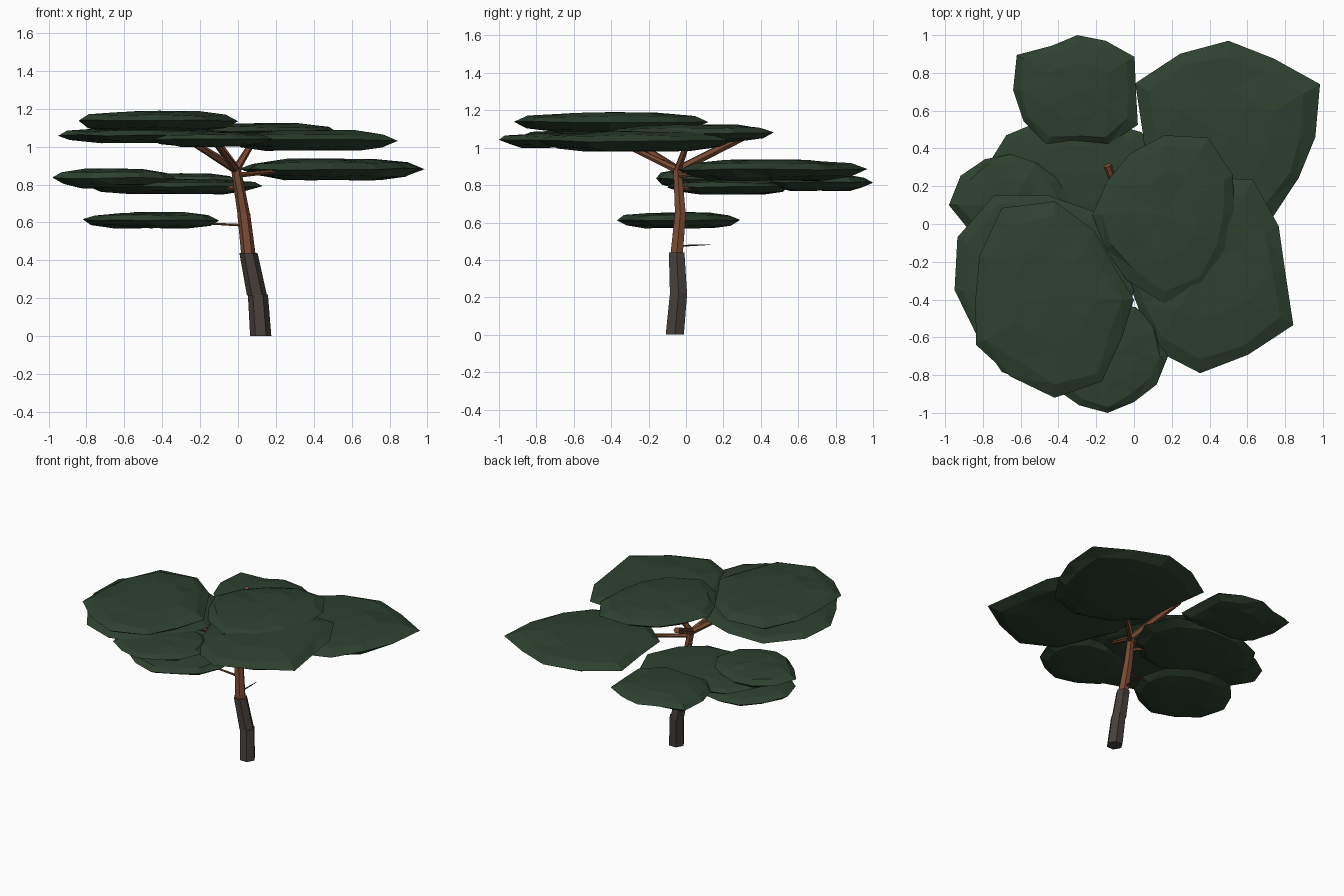
import bpy
import bmesh
import math
import random
from mathutils import Vector

random.seed(4)

default_cube = bpy.data.objects.get("Cube")
if default_cube:
    bpy.data.objects.remove(default_cube, do_unlink=True)


def make_material(name, colour):
    mat = bpy.data.materials.new(name)
    mat.use_nodes = True
    rgba = (*colour, 1)
    mat.diffuse_color = rgba
    mat.node_tree.nodes["Principled BSDF"].inputs["Base Color"].default_value = rgba
    return mat


LEAF = make_material("dark_green_leaf", (.027, .053, .029))
BARK = make_material("red_brown_bark", (.19, .068, .034))
OLD_BARK = make_material("grey_brown_bark", (.062, .049, .044))


def finish(name, bm, material):
    """Turn a bmesh into a flat shaded object."""
    bmesh.ops.recalc_face_normals(bm, faces=bm.faces)
    mesh = bpy.data.meshes.new(name)
    bm.to_mesh(mesh)
    bm.free()
    mesh.materials.append(material)
    obj = bpy.data.objects.new(name, mesh)
    bpy.context.collection.objects.link(obj)
    return obj


def bridge(bm, lower, upper):
    count = len(lower)
    for i in range(count):
        j = (i + 1) % count
        bm.faces.new((lower[i], lower[j], upper[j], upper[i]))


def limb(name, start, end, r_start, r_end, material, sides=6, level=False):
    """Tapered prism; level keeps its end faces horizontal."""
    start, end = Vector(start), Vector(end)
    axis = Vector((0, 0, 1)) if level else end - start
    turn = axis.to_track_quat("Z", "Y")
    bm = bmesh.new()
    rings = []
    for centre, radius in ((start, r_start), (end, r_end)):
        ring = []
        for k in range(sides):
            a = math.tau * k / sides
            ring.append(bm.verts.new(
                centre + turn @ Vector((math.cos(a), math.sin(a), 0)) * radius))
        rings.append(ring)
    bridge(bm, *rings)
    for ring in rings:
        bm.faces.new(ring)
    return finish(name, bm, material)


def leaf_pad(name, x, y, bottom, top, radii):
    """Flat faceted cushion whose outline is given by evenly spaced radii."""
    bm = bmesh.new()
    middle, half = (bottom + top) / 2, (top - bottom) / 2
    rings = []
    for scale, height in ((.55, -.93), (.84, -.6), (1, .05), (.86, .6), (.5, .93)):
        ring = []
        for k, radius in enumerate(radii):
            a = math.tau * k / len(radii)
            r = radius * scale
            if scale < 1:
                r *= random.uniform(.94, 1.06)
            z = middle + half * (height + random.uniform(-.13, .07))
            ring.append(bm.verts.new((x + r * math.cos(a), y + r * math.sin(a), z)))
        rings.append(ring)
    for lower, upper in zip(rings, rings[1:]):
        bridge(bm, lower, upper)
    # close both sides with shallow fans
    for ring, z in ((rings[0], bottom), (rings[-1], top)):
        tip = bm.verts.new((x, y, z))
        for i, vert in enumerate(ring):
            bm.faces.new((vert, ring[(i + 1) % len(ring)], tip))
    bmesh.ops.triangulate(bm, faces=[f for f in bm.faces if len(f.verts) == 4])
    return finish(name, bm, LEAF)


# Trunk: four leaning prisms, the lower two with old bark
fork = (-.01, -.045, .88)
limb("trunk_base", (.12, -.06, 0), (.105, -.04, .22), .056, .053, OLD_BARK, level=True)
limb("trunk_lower", (.1, -.04, .215), (.055, -.05, .44), .053, .048, OLD_BARK, level=True)
limb("trunk_middle", (.055, -.05, .43), (.03, -.03, .65), .038, .034, BARK, level=True)
limb("trunk_upper", (.03, -.03, .645), fork, .033, .026, BARK, level=True)

# Branches from the fork to the pads
limb("front_left_branch", fork, (-.3, -.32, 1.06), .024, .015, BARK)
limb("front_branch", fork, (-.14, -.4, 1.05), .02, .013, BARK)
limb("back_branch", fork, (-.14, .31, 1.06), .024, .022, BARK)
limb("top_branch", fork, (.1, .02, 1.06), .022, .014, BARK)
limb("right_back_branch", (0, -.04, .85), (.3, .25, .88), .015, .01, BARK)
limb("left_back_branch", (.01, -.04, .78), (-.3, .25, .8), .014, .008, BARK)
limb("low_branch", (.03, -.04, .585), (-.35, -.03, .605), .008, .004, BARK)
limb("twig", (.05, -.03, .475), (.06, .13, .482), .006, .002, OLD_BARK)

# Foliage pads, from lowest to highest
leaf_pad("lowest_pad", -.46, -.03, .57, .655,
         (.36, .35, .33, .32, .34, .33, .36, .35, .33, .34, .32, .34))
leaf_pad("back_middle_pad", -.33, .27, .75, .83,
         (.46, .43, .32, .28, .32, .4, .47, .45, .4, .37, .4, .42))
leaf_pad("back_left_pad", -.3, .71, .77, .86,
         (.31, .35, .3, .29, .27, .37, .34, .33, .33, .28, .33, .37))
leaf_pad("side_left_pad", -.65, .1, .78, .885,
         (.32, .28, .26, .27, .28, .31, .33, .26, .25, .26, .28, .3))
leaf_pad("back_right_pad", .5, .46, .825, .937,
         (.46, .56, .48, .51, .51, .57, .45, .5, .48, .5, .48, .43))
leaf_pad("front_right_pad", .35, -.25, .98, 1.09,
         (.45, .48, .56, .5, .48, .45, .4, .38, .48, .54, .51, .57))
leaf_pad("front_pad", -.14, -.7, 1, 1.08,
         (.32, .31, .3, .28, .3, .32, .33, .33, .3, .3, .28, .3))
leaf_pad("front_left_pad", -.45, -.35, 1.02, 1.1,
         (.45, .42, .48, .5, .58, .56, .5, .45, .5, .53, .5, .45))
leaf_pad("centre_pad", .16, .05, 1.03, 1.125,
         (.37, .42, .47, .42, .37, .35, .38, .36, .4, .47, .42, .38))
leaf_pad("top_left_pad", -.42, -.4, 1.08, 1.19,
         (.42, .36, .42, .52, .56, .46, .42, .48, .47, .52, .5, .41))
